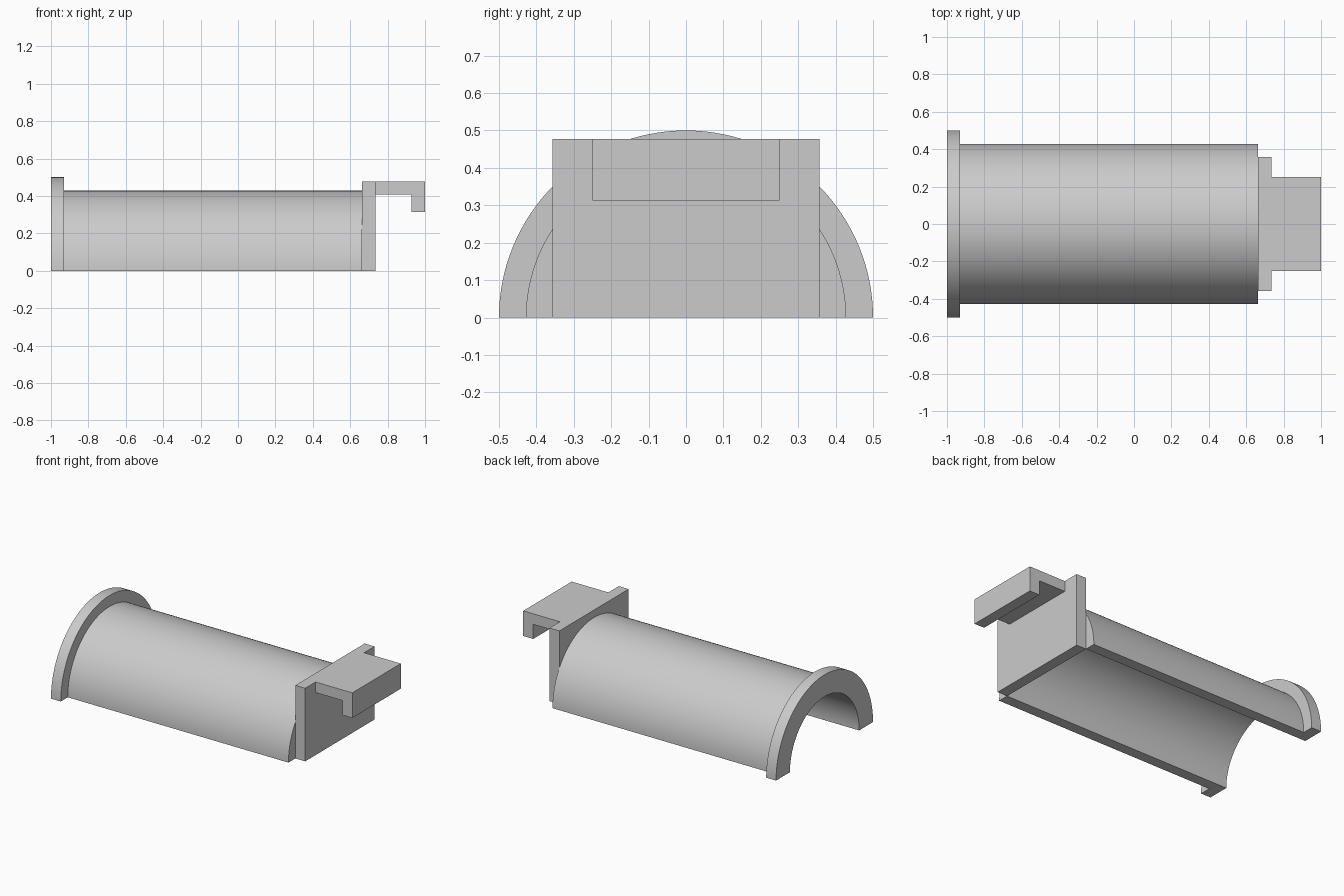
import bpy, bmesh, math
from mathutils import Matrix, Vector

cube = bpy.data.objects.get("Cube")
if cube:
    bpy.data.objects.remove(cube, do_unlink=True)

grey = bpy.data.materials.new("plain grey")
grey.use_nodes = True
colour = (0.6, 0.6, 0.6, 1)
grey.diffuse_color = colour
grey.node_tree.nodes["Principled BSDF"].inputs["Base Color"].default_value = colour

FLANGE_R, OUTER_R, INNER_R = 0.5, 0.428, 0.357
TUBE_END, PLATE_END = 0.664, 0.735
STEPS = 64


def finish(name, bm):
    bmesh.ops.recalc_face_normals(bm, faces=bm.faces)
    mesh = bpy.data.meshes.new(name)
    bm.to_mesh(mesh)
    bm.free()
    mesh.materials.append(grey)
    obj = bpy.data.objects.new(name, mesh)
    bpy.context.collection.objects.link(obj)
    return obj


def half_revolve(name, profile):
    """Sweep an (x, radius) outline half a turn about the x axis."""
    bm = bmesh.new()
    rings = []
    for i in range(STEPS + 1):
        turn = Matrix.Rotation(math.pi * i / STEPS, 3, 'X')
        rings.append([bm.verts.new(turn @ Vector((x, r, 0))) for x, r in profile])
    n = len(profile)
    for a, b in zip(rings, rings[1:]):
        for j in range(n):
            k = (j + 1) % n
            bm.faces.new((a[j], a[k], b[k], b[j]))
    bm.faces.new(rings[0])
    bm.faces.new(rings[-1])
    return finish(name, bm)


def extrude_y(name, outline, half_width):
    """Extrude an (x, z) outline evenly to both sides of y = 0."""
    bm = bmesh.new()
    face = bm.faces.new([bm.verts.new((x, -half_width, z)) for x, z in outline])
    out = bmesh.ops.extrude_face_region(bm, geom=[face])
    moved = [v for v in out["geom"] if isinstance(v, bmesh.types.BMVert)]
    bmesh.ops.translate(bm, verts=moved, vec=(0, 2 * half_width, 0))
    return finish(name, bm)


# Half tube with its end flange
shell = half_revolve("half_tube", [
    (-1, INNER_R), (-1, FLANGE_R), (-0.929, FLANGE_R),
    (-0.929, OUTER_R), (TUBE_END, OUTER_R), (TUBE_END, INNER_R)])
bpy.context.view_layer.objects.active = shell
shell.select_set(True)
bpy.ops.object.shade_smooth_by_angle(angle=math.radians(30))

# Upright plate closing the other end
TOP = 0.477
extrude_y("end_plate", [(TUBE_END, 0), (PLATE_END, 0), (PLATE_END, TOP), (TUBE_END, TOP)], INNER_R)

# Hooked ledge with a lip turned down
extrude_y("hook", [
    (PLATE_END, TOP), (1, TOP), (1, 0.313), (0.928, 0.313),
    (0.928, 0.408), (PLATE_END, 0.408)], 0.25)
